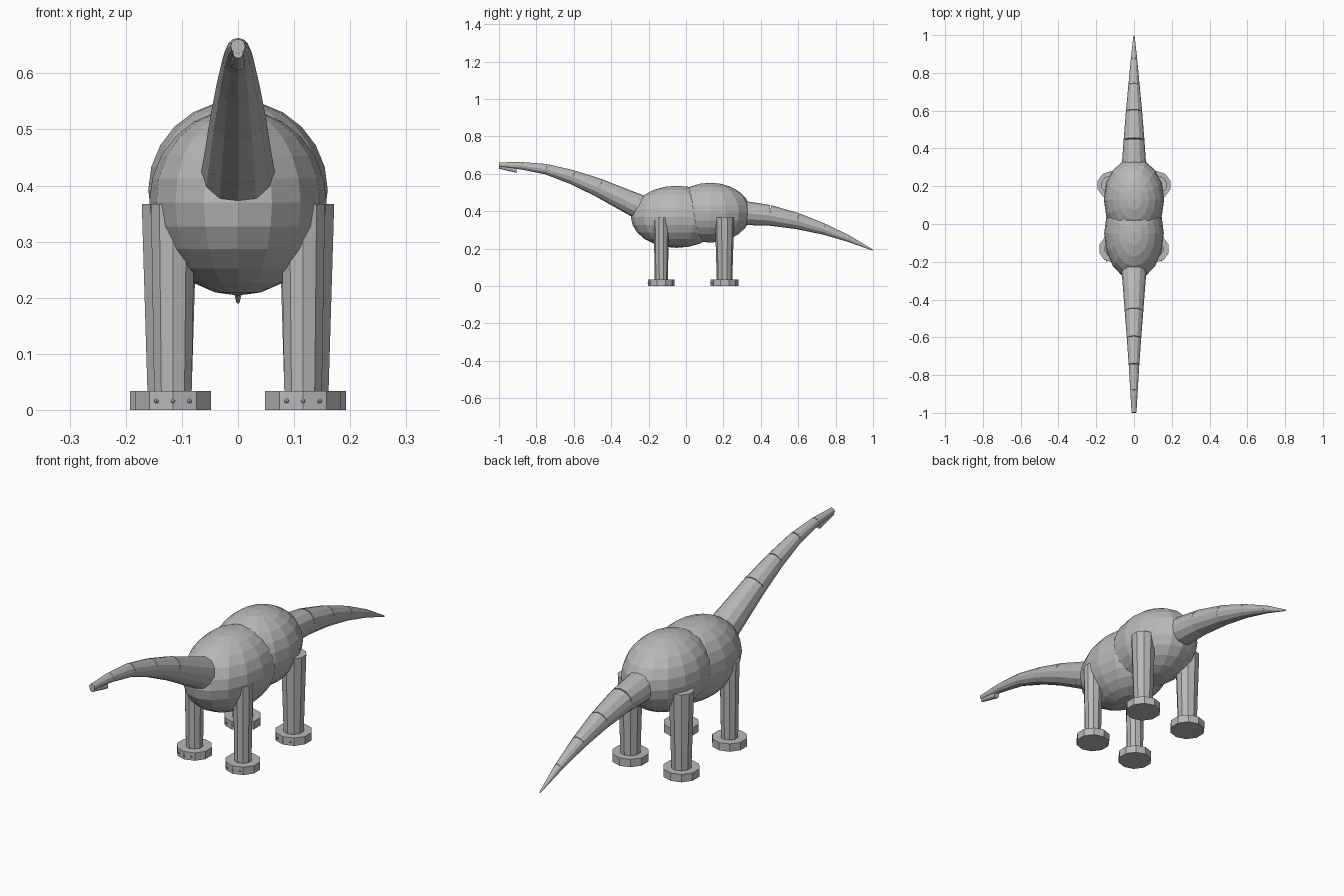
import bpy, math
from mathutils import Vector

if "Cube" in bpy.data.objects:
    bpy.data.objects.remove(bpy.data.objects["Cube"])

grey = bpy.data.materials.new("plain_grey")
grey.diffuse_color = (0.48, 0.48, 0.48, 1)
grey.use_nodes = True
grey.node_tree.nodes["Principled BSDF"].inputs["Base Color"].default_value = grey.diffuse_color


def finish(name):
    ob = bpy.context.object
    ob.name = name
    ob.data.materials.append(grey)
    return ob


def ellipsoid(name, loc, size, segs=16, rings=12):
    bpy.ops.mesh.primitive_uv_sphere_add(segments=segs, ring_count=rings, radius=1, location=loc)
    bpy.context.object.scale = size
    return finish(name)


def cone_between(name, a, b, r1, r2, sides=12):
    """Capped tapered tube from point a to point b."""
    a, b = Vector(a), Vector(b)
    d = b - a
    bpy.ops.mesh.primitive_cone_add(vertices=sides, radius1=r1, radius2=r2,
                                    depth=d.length, location=(a + b) / 2)
    ob = bpy.context.object
    ob.rotation_euler = d.to_track_quat('Z', 'Y').to_euler()
    return finish(name)


def chain(name, pts):
    """Row of straight tapered segments; pts are (y, z, radius)."""
    for i, (p, q) in enumerate(zip(pts, pts[1:])):
        cone_between(f"{name}_{i + 1}", (0, p[0], p[1]), (0, q[0], q[1]), p[2], q[2])


# Body: chest and hips
ellipsoid("chest", (0, -0.05, 0.37), (0.158, 0.245, 0.166))
ellipsoid("hips", (0, 0.13, 0.392), (0.16, 0.217, 0.16))

# Neck and head, with wedge gaps along the outer curve
chain("neck", [(-0.20, 0.40, 0.07), (-0.32, 0.456, 0.060), (-0.465, 0.525, 0.049),
               (-0.605, 0.581, 0.038), (-0.745, 0.624, 0.028),
               (-0.88, 0.643, 0.020), (-0.999, 0.648, 0.013)])
cone_between("jaw", (0, -0.905, 0.618), (0, -0.998, 0.636), 0.013, 0.009)

# Tail
chain("tail", [(0.29, 0.392, 0.066), (0.445, 0.378, 0.055), (0.595, 0.347, 0.043),
               (0.735, 0.305, 0.030), (0.872, 0.252, 0.017), (0.998, 0.192, 0.003)])

# Legs, feet and nails
for end, x, y, top, bottom, foot in (("front", 0.116, -0.132, 0.041, 0.035, 0.071),
                                     ("rear", 0.122, 0.206, 0.052, 0.041, 0.074)):
    for side, s in (("left", 1), ("right", -1)):
        tag = f"{end}_{side}"
        cone_between(f"{tag}_leg", (s * x, y, 0.02), (s * x, y, 0.367), bottom, top, 10)
        cone_between(f"{tag}_foot", (s * x, y, 0), (s * x, y, 0.034), foot, foot, 10)
        for k in (-1, 0, 1):
            a = k * math.radians(25)
            r = foot * 0.98
            ellipsoid(f"{tag}_nail_{k + 2}",
                      (s * x + r * math.sin(a), y - r * math.cos(a), 0.016),
                      (0.004, 0.004, 0.004), 8, 6)
